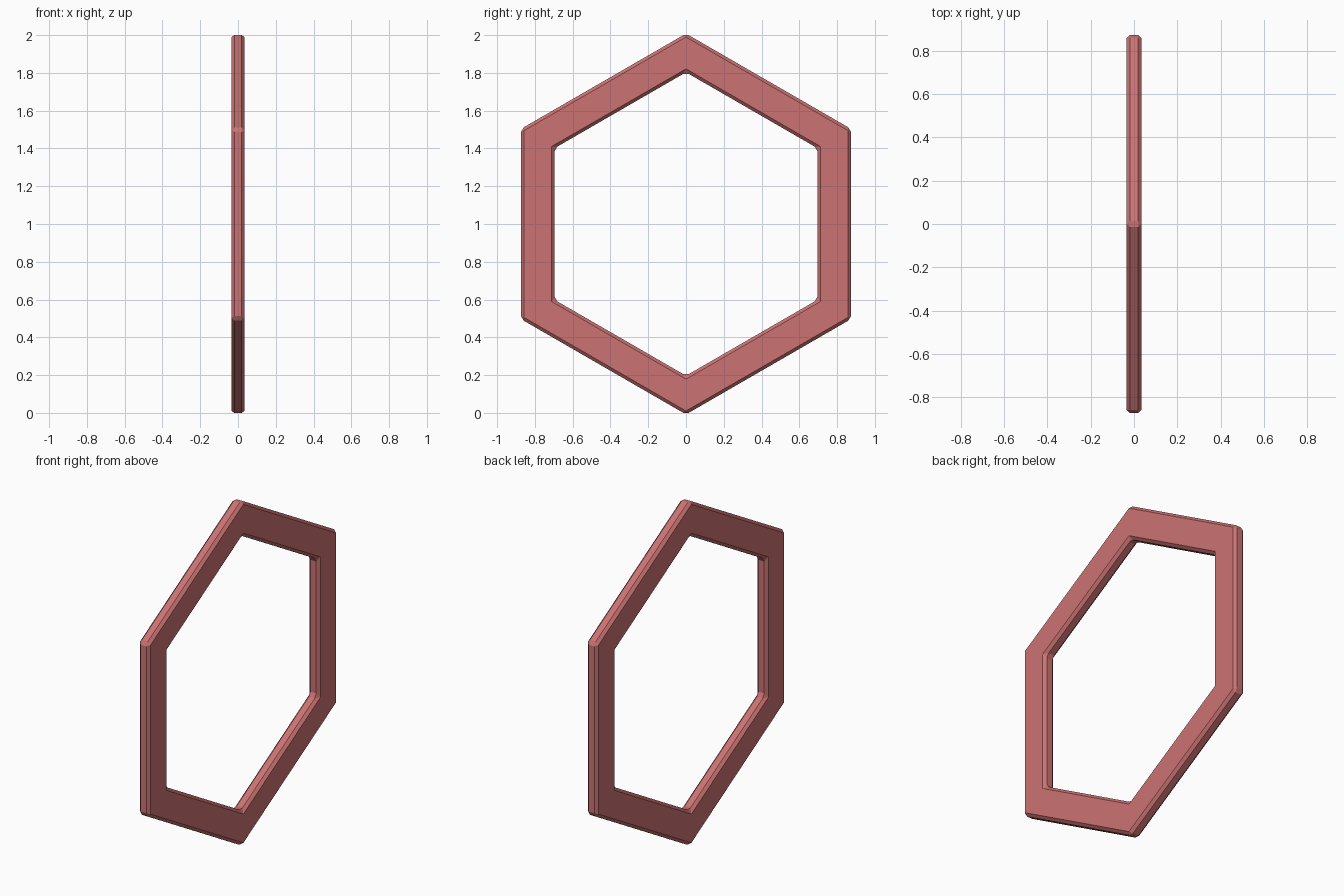
import bpy, bmesh
from math import sin, cos, pi

if "Cube" in bpy.data.objects:
    bpy.data.objects.remove(bpy.data.objects["Cube"])

BEVEL = 0.016
OUTER = 1.0 + BEVEL / 2      # bevelled tips end at z = 0 and z = 2
INNER = 0.803
HALF = 0.035                 # half thickness along x

# Hexagonal frame: four rings of six corners, bridged into a closed band
bm = bmesh.new()

def ring(radius, x):
    return [bm.verts.new((x, radius * sin(i * pi / 3), 1 + radius * cos(i * pi / 3)))
            for i in range(6)]

rings = [ring(OUTER, HALF), ring(OUTER, -HALF), ring(INNER, -HALF), ring(INNER, HALF)]
for r in range(4):
    a, b = rings[r], rings[(r + 1) % 4]
    for i in range(6):
        j = (i + 1) % 6
        bm.faces.new((a[i], a[j], b[j], b[i]))
bmesh.ops.recalc_face_normals(bm, faces=bm.faces)

# Chamfer every sharp edge, leaving the flat mitre seams alone
sharp = [e for e in bm.edges if e.calc_face_angle() > 0.5]
seams = [e for e in bm.edges if e.calc_face_angle() <= 0.5]
bmesh.ops.bevel(bm, geom=sharp, offset=BEVEL, offset_type='OFFSET',
                segments=1, profile=0.5, affect='EDGES')
bmesh.ops.recalc_face_normals(bm, faces=bm.faces)

mesh = bpy.data.meshes.new("hexagon_frame")
bm.to_mesh(mesh)
bm.free()
frame = bpy.data.objects.new("hexagon_frame", mesh)
bpy.context.collection.objects.link(frame)

# Red finish
red = bpy.data.materials.new("soft_red")
red.diffuse_color = (0.6, 0.17, 0.17, 1)
red.use_nodes = True
red.node_tree.nodes["Principled BSDF"].inputs["Base Color"].default_value = red.diffuse_color
mesh.materials.append(red)
